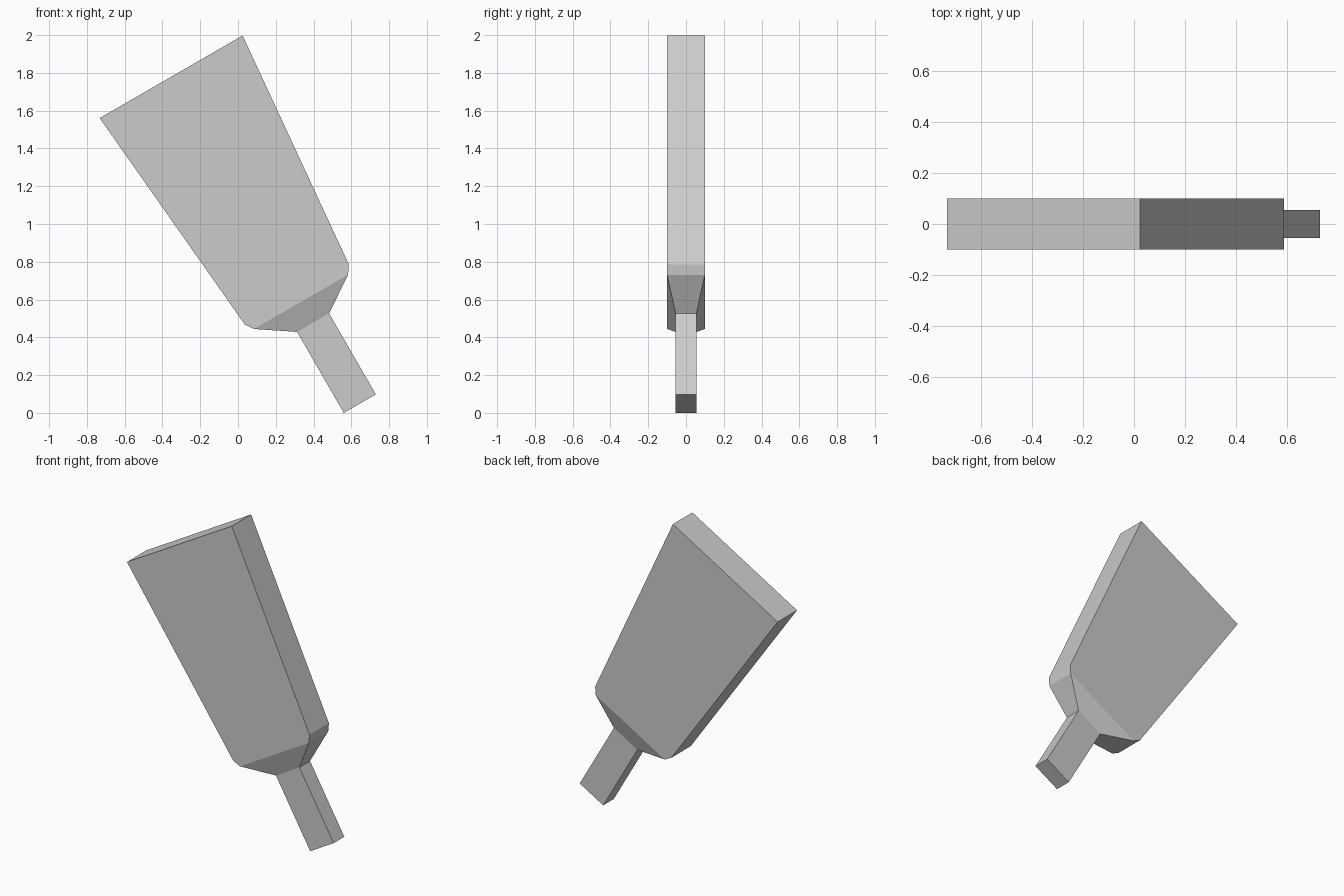
import bpy, bmesh, math
from mathutils import Matrix

if "Cube" in bpy.data.objects:
    bpy.data.objects.remove(bpy.data.objects["Cube"])

# Rectangular sections along the shaft: (height, half width, half depth)
SECTIONS = [
    (0.000, 0.098, 0.055),   # handle end
    (0.495, 0.098, 0.055),   # handle meets shoulder
    (0.622, 0.287, 0.100),   # shoulder
    (0.667, 0.318, 0.100),   # small corner bevel
    (1.998, 0.437, 0.100),   # blade end
]


def loft(name, sections):
    """Skin a stack of rectangles into one closed solid."""
    bm = bmesh.new()
    rings = [[bm.verts.new((sx * w, sy * d, z))
              for sx, sy in ((-1, -1), (1, -1), (1, 1), (-1, 1))]
             for z, w, d in sections]
    for a, b in zip(rings, rings[1:]):
        for i in range(4):
            j = (i + 1) % 4
            bm.faces.new((a[i], a[j], b[j], b[i]))
    bm.faces.new(rings[0][::-1])
    bm.faces.new(rings[-1])
    # merge the flat blade panels into single faces
    bmesh.ops.dissolve_limit(bm, angle_limit=math.radians(1),
                             verts=bm.verts[:], edges=bm.edges[:])
    bmesh.ops.recalc_face_normals(bm, faces=bm.faces[:])
    # lean 30 degrees to the left, handle end on the ground at the right
    bm.transform(Matrix.Translation((0.645, 0, 0.049))
                 @ Matrix.Rotation(math.radians(-30), 4, 'Y'))
    mesh = bpy.data.meshes.new(name)
    bm.to_mesh(mesh)
    bm.free()
    obj = bpy.data.objects.new(name, mesh)
    bpy.context.collection.objects.link(obj)
    return obj


# Leaning paddle: handle, shoulder and blade
loft("paddle", SECTIONS)
